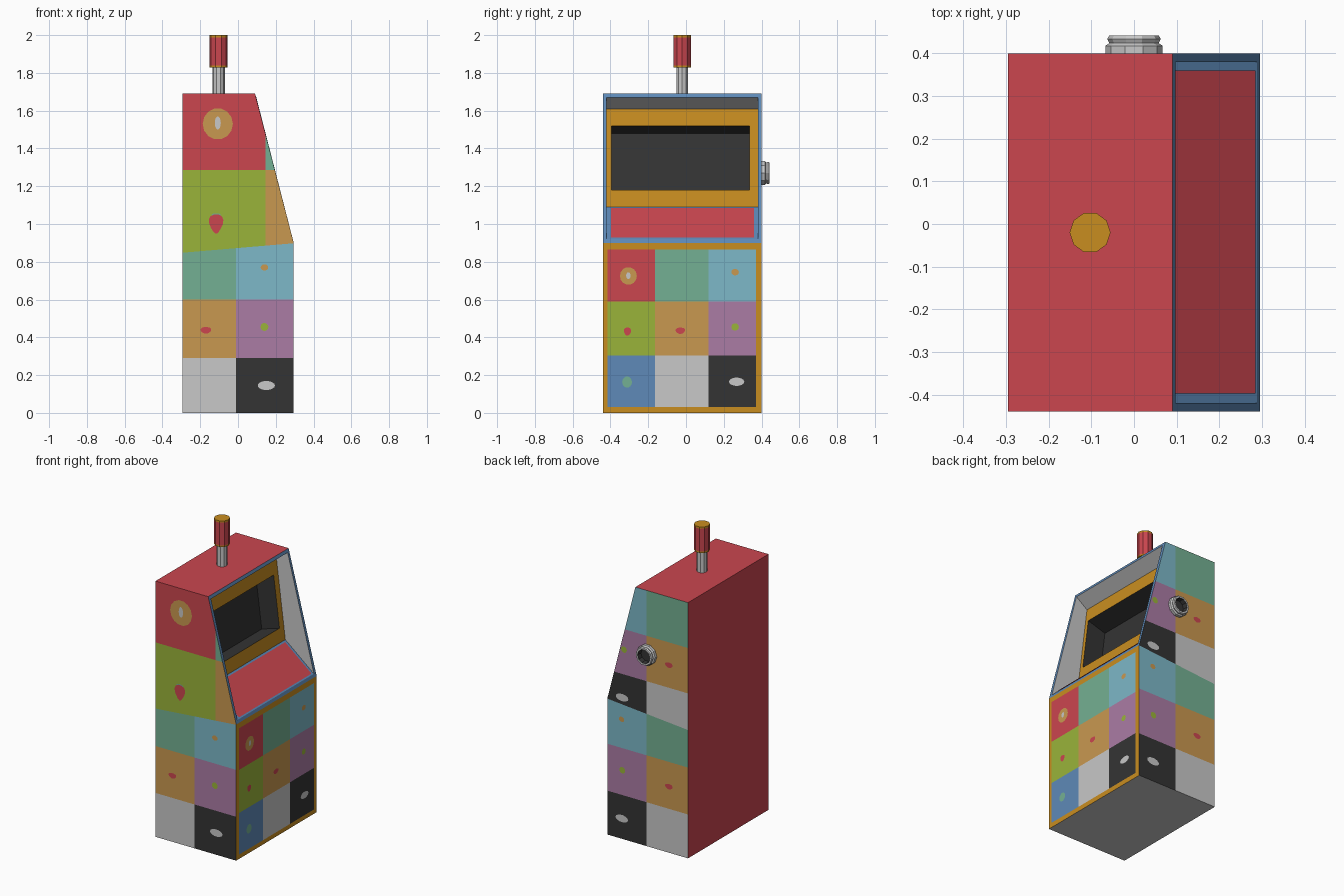
import bpy, bmesh, math
from mathutils import Vector

if "Cube" in bpy.data.objects:
    bpy.data.objects.remove(bpy.data.objects["Cube"])


def lin(c):
    return c / 12.92 if c <= 0.04045 else ((c + 0.055) / 1.055) ** 2.4


HEX = {"red": "CB464F", "lime": "9AB43A", "tan": "C99850", "purple": "AB7CA5",
       "light_blue": "7DB8C8", "green": "74B093", "blue": "5E8AB8",
       "light_grey": "C8C8C8", "charcoal": "343434", "gold": "C98D20"}
MATS = {}
for name, h in HEX.items():
    m = bpy.data.materials.new(name)
    m.diffuse_color = [lin(int(h[i:i + 2], 16) / 255) for i in (0, 2, 4)] + [1]
    m.use_nodes = True
    m.node_tree.nodes["Principled BSDF"].inputs["Base Color"].default_value = m.diffuse_color
    MATS[name] = m
NAMES = list(HEX)


def finish(bm, name):
    me = bpy.data.meshes.new(name)
    bm.to_mesh(me)
    bm.free()
    ob = bpy.data.objects.new(name, me)
    bpy.context.collection.objects.link(ob)
    for n in NAMES:
        me.materials.append(MATS[n])
    return ob


def add_face(bm, pts, mat, hint):
    f = bm.faces.new([bm.verts.new(p) for p in pts])
    f.material_index = NAMES.index(mat)
    f.normal_update()
    if f.normal.dot(Vector(hint)) < 0:
        f.normal_flip()
    return f


def lathe(name, profile, mats, centre, axis, n=10):
    """Spin (radius, height) points round the z or y axis; one colour per segment."""
    bm = bmesh.new()
    rings = []
    for r, h in profile:
        ring = []
        for i in range(n):
            a = 2 * math.pi * i / n
            u, v = r * math.cos(a), r * math.sin(a)
            p = Vector((u, v, h)) if axis == "z" else Vector((u, h, v))
            ring.append(bm.verts.new(p + Vector(centre)))
        rings.append(ring)
    for k in range(len(rings) - 1):
        for i in range(n):
            j = (i + 1) % n
            f = bm.faces.new((rings[k][i], rings[k][j], rings[k + 1][j], rings[k + 1][i]))
            f.material_index = NAMES.index(mats[k])
    for ring, mat in ((rings[0], mats[0]), (rings[-1], mats[-1])):
        bm.faces.new(ring).material_index = NAMES.index(mat)
    bmesh.ops.recalc_face_normals(bm, faces=bm.faces)
    return finish(bm, name)


Y0, Y1, X, H = -0.44, 0.40, 0.295, 1.69
OUT = [(-X, 0), (X, 0), (X, 0.90), (0.09, H), (-X, H)]

# Cabinet shell: back, top, bottom and lower front
bm = bmesh.new()
for i, mat, hint in ((0, "light_grey", (0, 0, -1)), (1, "gold", (1, 0, 0)),
                     (3, "red", (0, 0, 1)), (4, "red", (-1, 0, 0))):
    (xa, za), (xb, zb) = OUT[i], OUT[(i + 1) % 5]
    add_face(bm, [(xa, Y0, za), (xb, Y0, zb), (xb, Y1, zb), (xa, Y1, za)], mat, hint)
finish(bm, "cabinet_shell")

# Patchwork sides, cut along the tile borders
TILES = [("light_grey", "charcoal"), ("tan", "purple"), ("green", "light_blue")]
TILT, MID = 0.085, 0.873


def near_colour(x, z):
    if z > MID + TILT * x:
        if z > 1.285:
            return "red" if x < 0.145 else "green"
        return "lime" if x < 0.145 else "tan"
    return TILES[(z > 0.29) + (z > 0.60)][x > -0.01]


def far_colour(x, z):
    if z > MID + TILT * x:
        return TILES[(z > 1.09) + (z > 1.39)][x > 0.01]
    return TILES[(z > 0.29) + (z > 0.60)][x > 0.01]


def side(name, y, xs, zs, rule):
    bm = bmesh.new()
    add_face(bm, [(x, y, z) for x, z in OUT], "red", (0, y, 0))
    cuts = [((x, 0, 0), (1, 0, 0)) for x in xs] + [((0, 0, z), (0, 0, 1)) for z in zs]
    cuts.append(((0, 0, MID), (-TILT, 0, 1)))
    for co, no in cuts:
        geom = bm.verts[:] + bm.edges[:] + bm.faces[:]
        bmesh.ops.bisect_plane(bm, geom=geom, dist=1e-5, plane_co=co,
                               plane_no=Vector(no).normalized())
    for f in bm.faces:
        c = f.calc_center_median()
        f.material_index = NAMES.index(rule(c.x, c.z))
    finish(bm, name)


side("near_side", Y0, (-0.01, 0.145), (0.29, 0.60, 1.285), near_colour)
side("far_side", Y1, (0.01,), (0.29, 0.60, 1.09, 1.39), far_colour)

# Sloped rim, hollow, bezel and sunken screen as nested rings
RINGS = [(0.09, H, 0.295, 0.90, Y0, Y1), (0.097, 1.67, 0.289, 0.92, -0.42, 0.38),
         (0.015, 1.61, 0.08, 1.09, -0.42, 0.38), (0.026, 1.52, 0.069, 1.18, -0.395, 0.335),
         (-0.104, 1.48, -0.061, 1.14, -0.395, 0.335)]
COLS = [("blue",) * 4, ("light_grey", "light_grey", "blue", "light_grey"),
        ("gold",) * 4, ("charcoal",) * 4]   # top, far, bottom, near
HINTS = [(1, 0, 0), None, (1, 0, 0), None]
INWARD = [(0, 0, -1), (0, -1, 0), (0, 0, 1), (0, 1, 0)]


def corners(r):
    xt, zt, xb, zb, ya, yb = r
    return [(xt, ya, zt), (xt, yb, zt), (xb, yb, zb), (xb, ya, zb)]


bm = bmesh.new()
for k in range(4):
    a, b = corners(RINGS[k]), corners(RINGS[k + 1])
    for i in range(4):
        j = (i + 1) % 4
        add_face(bm, [a[i], a[j], b[j], b[i]], COLS[k][i], HINTS[k] or INWARD[i])
add_face(bm, corners(RINGS[4]), "charcoal", (1, 0, 0))
finish(bm, "screen_hollow")

# Red plate on the sloping control shelf
bm = bmesh.new()
lo, hi = Vector((0.289, 0, 0.92)), Vector((0.08, 0, 1.09))
up = Vector((0.17, 0, 0.209)).normalized() * 0.004
pa, pb = lo.lerp(hi, 0.03) + up, lo.lerp(hi, 0.95) + up
add_face(bm, [(p.x, y, p.z) for p, y in ((pa, -0.398), (pa, 0.36), (pb, 0.36), (pb, -0.398))],
         "red", (1, 0, 1))
finish(bm, "control_plate")

# Nine-tile door on the lower front
DOOR = [("blue", "light_grey", "charcoal"), ("lime", "tan", "purple"),
        ("red", "green", "light_blue")]
ys, zs = (-0.415, -0.165, 0.12, 0.37), (0.03, 0.305, 0.59, 0.865)
bm = bmesh.new()
for r in range(3):
    for c in range(3):
        add_face(bm, [(X + 0.002, y, z) for y, z in ((ys[c], zs[r]), (ys[c + 1], zs[r]),
                 (ys[c + 1], zs[r + 1]), (ys[c], zs[r + 1]))], DOOR[r][c], (1, 0, 0))
finish(bm, "door_tiles")


# Fruit pictures: flat blobs of (u, z, half width, half height, colour, taper)
def pictures(name, place, hint, blobs):
    bm = bmesh.new()
    for k, (u, z, w, h, mat, taper) in enumerate(blobs):
        off = 0.004 if mat == "light_grey" and w < 0.025 else 0.002
        pts = []
        for i in range(14):
            a = 2 * math.pi * i / 14
            pts.append(place(u + w * math.cos(a) * (1 + taper * math.sin(a)),
                             z + h * math.sin(a), off))
        add_face(bm, pts, mat, hint)
    finish(bm, name)


pictures("near_side_fruit", lambda u, z, o: (u, Y0 - o, z), (0, -1, 0), [
    (-0.107, 1.53, 0.08, 0.083, "tan", 0), (-0.107, 1.535, 0.016, 0.035, "light_grey", 0),
    (-0.116, 1.0, 0.036, 0.052, "red", 0.45), (-0.116, 1.049, 0.024, 0.008, "green", 0),
    (0.14, 0.77, 0.02, 0.017, "tan", 0), (-0.17, 0.437, 0.028, 0.018, "red", 0.2),
    (0.14, 0.455, 0.021, 0.021, "lime", 0), (0.15, 0.145, 0.046, 0.024, "light_grey", 0)])
pictures("far_side_fruit", lambda u, z, o: (u, Y1 + o, z), (0, 1, 0), [
    (0.19, 0.79, 0.02, 0.017, "tan", 0), (-0.156, 0.437, 0.027, 0.018, "red", 0.2),
    (0.185, 0.455, 0.021, 0.021, "lime", 0), (0.188, 0.135, 0.046, 0.024, "light_grey", 0),
    (-0.156, 1.24, 0.027, 0.018, "red", 0.2), (0.172, 1.255, 0.021, 0.021, "lime", 0),
    (0.186, 0.935, 0.046, 0.024, "light_grey", 0)])
pictures("door_fruit", lambda u, z, o: (X + 0.002 + o, u, z), (1, 0, 0), [
    (-0.305, 0.725, 0.045, 0.047, "tan", 0), (-0.305, 0.727, 0.012, 0.018, "light_grey", 0),
    (0.26, 0.745, 0.02, 0.017, "tan", 0), (-0.31, 0.43, 0.019, 0.022, "red", 0.3),
    (-0.03, 0.435, 0.025, 0.017, "red", 0.2), (0.26, 0.455, 0.02, 0.02, "lime", 0),
    (-0.312, 0.163, 0.026, 0.03, "green", 0), (0.268, 0.165, 0.041, 0.022, "light_grey", 0)])

# Pull lever on the roof: grey stalk, red grip with gold ends
TOP = (-0.103, -0.02, 0)
lathe("lever_stalk", [(0.033, 1.68), (0.033, 1.84)], ["light_grey"], TOP, "z")
lathe("lever_grip", [(0.036, 1.828), (0.048, 1.828), (0.048, 1.838), (0.048, 1.988), (0.048, 2.0),
                     (0.03, 2.0)], ["gold", "gold", "red", "gold", "gold"], TOP, "z")

# Round socket on the far side with a dark hollow
lathe("side_socket", [(0.067, 0), (0.067, 0.018), (0.058, 0.024), (0.063, 0.034), (0.058, 0.042),
                      (0.046, 0.042), (0.042, 0.01), (0.02, 0.01)],
      ["light_grey"] * 5 + ["charcoal"] * 2, (0, Y1, 1.27), "y")
